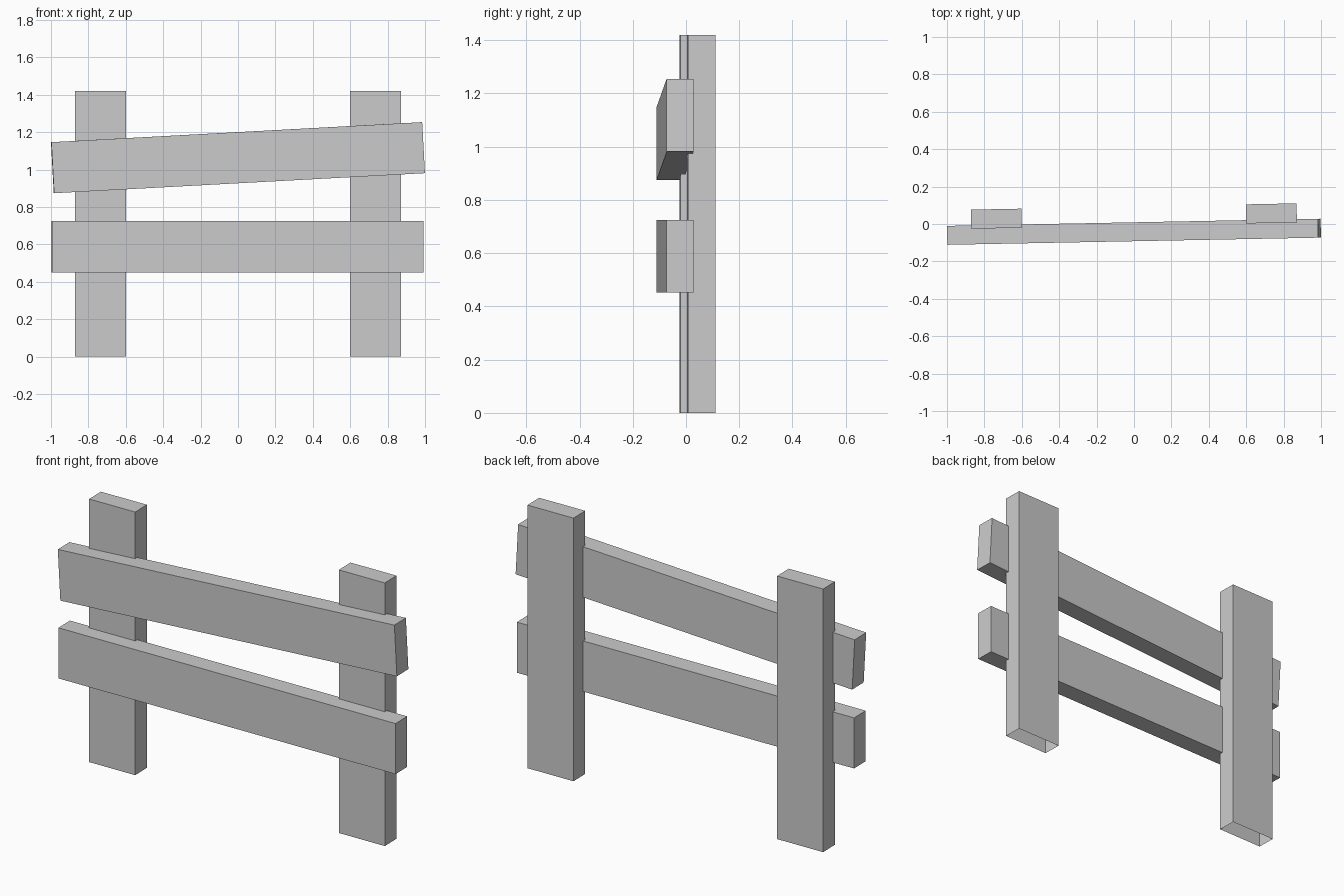
import bpy, bmesh
from math import radians
from mathutils import Matrix

if "Cube" in bpy.data.objects:
    bpy.data.objects.remove(bpy.data.objects["Cube"])

YAW = Matrix.Rotation(radians(1.1), 4, 'Z')   # whole fence is turned slightly


def board(name, center, size, tilt=0.0, open_bottom=False):
    bm = bmesh.new()
    bmesh.ops.create_cube(bm, size=1.0, matrix=Matrix.Diagonal((*size, 1.0)))
    if open_bottom:
        bottom = [f for f in bm.faces if f.normal.z < -0.9]
        bmesh.ops.delete(bm, geom=bottom, context='FACES_ONLY')
    mesh = bpy.data.meshes.new(name)
    bm.to_mesh(mesh)
    bm.free()
    obj = bpy.data.objects.new(name, mesh)
    bpy.context.collection.objects.link(obj)
    obj.matrix_world = (YAW @ Matrix.Translation(center)
                        @ Matrix.Rotation(radians(tilt), 4, 'Y'))
    return obj


# Upright posts, open underneath
for side, x in (("left", -0.7355), ("right", 0.7355)):
    board(f"{side}_post", (x, 0.0425, 0.71), (0.271, 0.102, 1.42), open_bottom=True)

# Level lower rail and crooked upper rail, sunk slightly into the posts
board("lower_rail", (-0.003, -0.0415, 0.588), (1.987, 0.101, 0.273))
board("upper_rail", (-0.001, -0.0415, 1.064), (1.986, 0.101, 0.273), tilt=-3.09)
